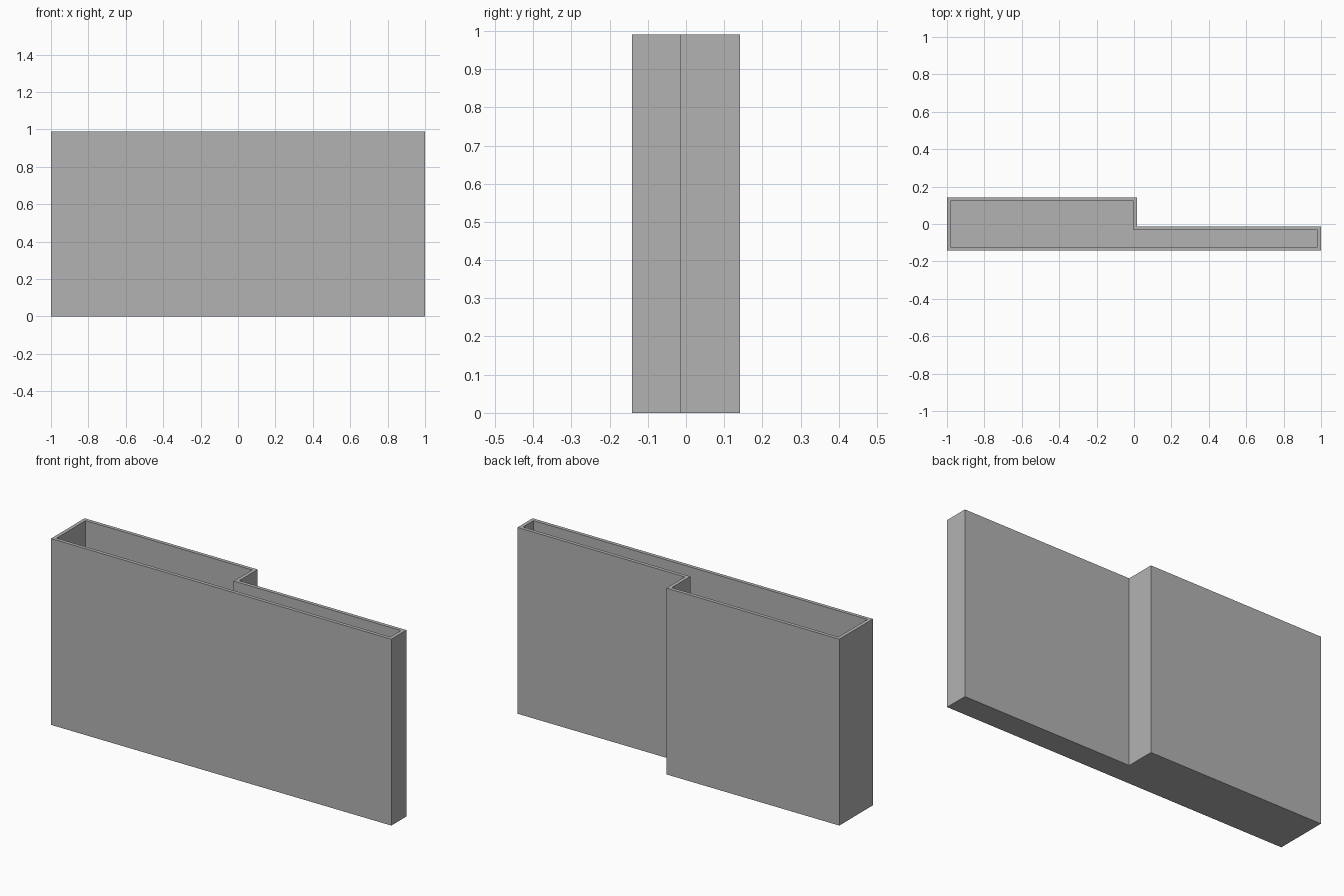
import bpy
import bmesh

cube = bpy.data.objects.get("Cube")
if cube:
    bpy.data.objects.remove(cube, do_unlink=True)

HEIGHT = 0.99
WALL = 0.019
FLOOR = 0.02

# Single plain grey
grey = bpy.data.materials.new("plain grey")
grey.use_nodes = True
colour = (0.45, 0.45, 0.45, 1)
grey.diffuse_color = colour
grey.node_tree.nodes["Principled BSDF"].inputs["Base Color"].default_value = colour


def stepped_outline(inset):
    """Stepped footprint, deep on the right half, moved inward by inset."""
    left, right, step = 1 - inset, -1 + inset, 0.017 - inset
    front, back, ledge = -0.141 + inset, 0.141 - inset, -0.014 - inset
    return [(right, front), (left, front), (left, ledge),
            (step, ledge), (step, back), (right, back)]


bm = bmesh.new()


def ring(inset, z):
    return [bm.verts.new((x, y, z)) for x, y in stepped_outline(inset)]


def bridge(a, b):
    for i in range(len(a)):
        j = (i + 1) % len(a)
        bm.faces.new((a[i], a[j], b[j], b[i]))


# Outer wall, rim, inner wall, then the two sides of the floor
rings = [ring(0, 0), ring(0, HEIGHT), ring(WALL, HEIGHT), ring(WALL, FLOOR)]
for lower, upper in zip(rings, rings[1:]):
    bridge(lower, upper)
bm.faces.new(rings[0][::-1])
bm.faces.new(rings[-1])
bmesh.ops.recalc_face_normals(bm, faces=bm.faces)

mesh = bpy.data.meshes.new("stepped_container")
bm.to_mesh(mesh)
bm.free()
mesh.materials.append(grey)
container = bpy.data.objects.new("stepped_container", mesh)
bpy.context.collection.objects.link(container)
